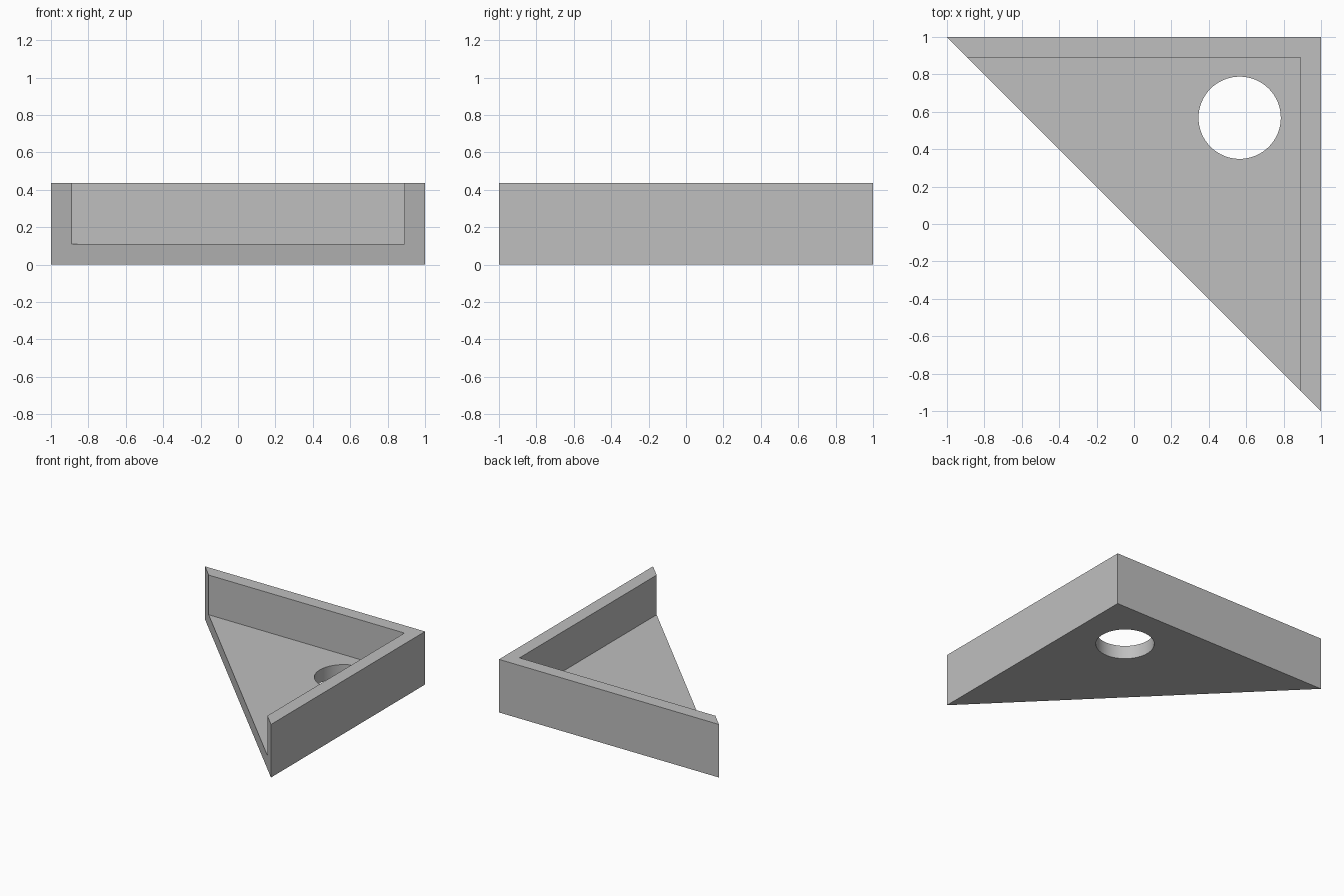
import bpy
import bmesh
import math

HEIGHT = 0.436
FLOOR = 0.11
INNER = 0.89

default = bpy.data.objects.get("Cube")
if default:
    bpy.data.objects.remove(default, do_unlink=True)

grey = bpy.data.materials.new("plain grey")
grey.use_nodes = True
colour = (0.52, 0.52, 0.52, 1)
grey.diffuse_color = colour
grey.node_tree.nodes["Principled BSDF"].inputs["Base Color"].default_value = colour


def prism(name, outline, bottom, top):
    """Extrude a flat outline between two heights."""
    bm = bmesh.new()
    base = bm.faces.new([bm.verts.new((x, y, bottom)) for x, y in outline])
    side = bmesh.ops.extrude_face_region(bm, geom=[base])["geom"]
    raised = [v for v in side if isinstance(v, bmesh.types.BMVert)]
    bmesh.ops.translate(bm, verts=raised, vec=(0, 0, top - bottom))
    bmesh.ops.recalc_face_normals(bm, faces=bm.faces)
    mesh = bpy.data.meshes.new(name)
    bm.to_mesh(mesh)
    bm.free()
    mesh.materials.append(grey)
    obj = bpy.data.objects.new(name, mesh)
    bpy.context.collection.objects.link(obj)
    return obj


def cut(target, cutter):
    """Subtract a cutter, then discard it."""
    cutter.hide_render = True
    mod = target.modifiers.new("cut", "BOOLEAN")
    mod.operation = "DIFFERENCE"
    mod.solver = "EXACT"
    mod.object = cutter
    bpy.ops.object.select_all(action="DESELECT")
    target.select_set(True)
    bpy.context.view_layer.objects.active = target
    bpy.ops.object.modifier_apply(modifier=mod.name)
    bpy.data.objects.remove(cutter, do_unlink=True)


# Triangular block with its right angle at the back left
tray = prism("corner_tray", [(-1, 1), (1, -1), (1, 1)], 0, HEIGHT)

# Pocket open to the top and the diagonal, leaving two walls and a floor
cut(tray, prism("pocket_cutter",
                [(-1.5, INNER), (INNER, -1.5), (INNER, INNER)], FLOOR, 1))

# Round hole through the floor
ring = [math.tau * i / 64 for i in range(64)]
cut(tray, prism("hole_cutter",
                [(0.565 + 0.22 * math.cos(a), 0.568 + 0.22 * math.sin(a))
                 for a in ring], -0.2, 0.25))

bpy.ops.object.shade_smooth_by_angle(angle=math.radians(30))
